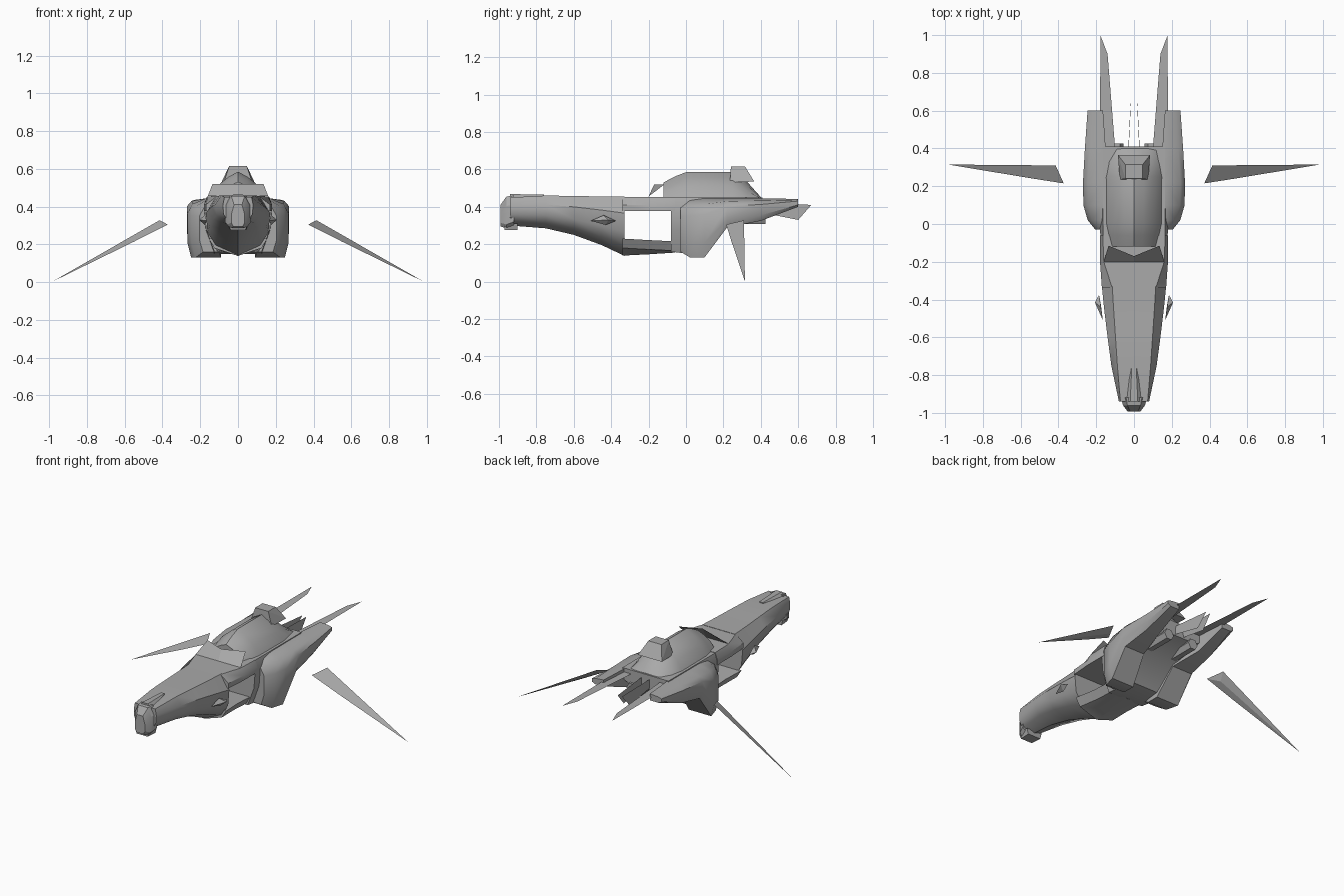
import bpy, bmesh, math

if "Cube" in bpy.data.objects:
    bpy.data.objects.remove(bpy.data.objects["Cube"], do_unlink=True)

GREY = (0.4, 0.4, 0.4, 1)
hull_grey = bpy.data.materials.new("hull_grey")
hull_grey.use_nodes = True
hull_grey.diffuse_color = GREY
hull_grey.node_tree.nodes["Principled BSDF"].inputs["Base Color"].default_value = GREY


def finish(name, bm, smooth=None, mirror=False, closed=True):
    """Turn a bmesh into an object, optionally mirrored over x and smoothed."""
    if mirror:
        copy = bmesh.ops.duplicate(bm, geom=bm.verts[:] + bm.edges[:] + bm.faces[:])["geom"]
        for v in [g for g in copy if isinstance(g, bmesh.types.BMVert)]:
            v.co.x = -v.co.x
        bmesh.ops.reverse_faces(bm, faces=[g for g in copy if isinstance(g, bmesh.types.BMFace)])
    if closed:
        bmesh.ops.recalc_face_normals(bm, faces=bm.faces[:])
    mesh = bpy.data.meshes.new(name)
    bm.to_mesh(mesh)
    bm.free()
    mesh.materials.append(hull_grey)
    obj = bpy.data.objects.new(name, mesh)
    bpy.context.collection.objects.link(obj)
    if smooth:
        bpy.ops.object.select_all(action="DESELECT")
        obj.select_set(True)
        bpy.context.view_layer.objects.active = obj
        bpy.ops.object.shade_smooth_by_angle(angle=math.radians(smooth))
    return obj


def loft(name, sections, **kw):
    """Skin rings of (x, z) points placed along y and cap both ends."""
    bm = bmesh.new()
    rings = [[bm.verts.new((x, y, z)) for x, z in ring] for y, ring in sections]
    n = len(rings[0])
    for a, b in zip(rings, rings[1:]):
        for i in range(n):
            j = (i + 1) % n
            bm.faces.new((a[i], a[j], b[j], b[i]))
    bm.faces.new(rings[0])
    bm.faces.new(rings[-1])
    return finish(name, bm, **kw)


def full(half):
    """Complete a half ring that runs from top centre to bottom centre."""
    return half + [(-x, z) for x, z in reversed(half) if x > 0]


def hull(name, points, **kw):
    """Convex solid around a few points."""
    bm = bmesh.new()
    for p in points:
        bm.verts.new(p)
    bmesh.ops.convex_hull(bm, input=bm.verts[:])
    return finish(name, bm, **kw)


def plate(name, polygons, **kw):
    bm = bmesh.new()
    for poly in polygons:
        bm.faces.new([bm.verts.new(p) for p in poly])
    bmesh.ops.remove_doubles(bm, verts=bm.verts[:], dist=0.0001)
    return finish(name, bm, closed=False, **kw)


# Front fuselage: y, top half width, half width, top z, keel z
def nose_ring(wt, w, top, keel):
    h = top - keel
    return full([(0, top), (wt, top), (w, top - 0.28 * h), (w * 0.95, top - 0.6 * h),
                 (w * 0.7, keel + 0.17 * h), (0, keel)])


nose_rows = [(-0.94, 0.072, 0.08, 0.45, 0.30), (-0.75, 0.088, 0.12, 0.46, 0.285),
             (-0.6, 0.098, 0.14, 0.458, 0.25), (-0.45, 0.108, 0.158, 0.455, 0.195),
             (-0.33, 0.115, 0.17, 0.455, 0.138)]
loft("front_fuselage", [(r[0], nose_ring(*r[1:])) for r in nose_rows], smooth=35)

# Upper and lower beams either side of the open bay
loft("bay_roof", [
    (y, full([(0, 0.453), (wt, 0.453), (w, 0.41), (w, 0.378), (0, 0.378)]))
    for y, wt, w in ((-0.34, 0.115, 0.17), (-0.2, 0.16, 0.18), (-0.06, 0.165, 0.18))], smooth=30)
loft("bay_floor", [
    (y, full([(0, top), (w, top), (w * 0.8, top - 0.05), (0, keel)]))
    for y, w, top, keel in ((-0.34, 0.155, 0.23, 0.139), (-0.2, 0.14, 0.222, 0.146),
                            (-0.06, 0.14, 0.215, 0.155))], smooth=30)

# Main body
loft("main_body", [
    (y, full([(0, 0.45), (0.163, 0.45), (w, 0.4), (w * 0.95, (low + 0.4) / 2), (w * 0.7, low), (0, low)]))
    for y, w, low in ((-0.08, 0.178, 0.16), (0.0, 0.18, 0.15), (0.1, 0.18, 0.16),
                      (0.22, 0.175, 0.3), (0.41, 0.168, 0.36))], smooth=35)


# Side pods: y, inner x, outer x, bottom z, shoulder z
def pod_ring(xi, xo, low, top):
    h = top - low
    return [(xi, low), (xo - 0.02, low), (xo, low + 0.25 * h), (xo, top - 0.27 * h),
            (xo - 0.025, top - 0.1 * h), (0.166, top), (xi, top)]


pod_rows = [(-0.03, 0.1, 0.205, 0.16, 0.42), (0.02, 0.09, 0.245, 0.13, 0.435),
            (0.1, 0.09, 0.268, 0.13, 0.445), (0.22, 0.11, 0.27, 0.29, 0.445),
            (0.4, 0.15, 0.26, 0.325, 0.445), (0.6, 0.164, 0.246, 0.4, 0.442)]
loft("side_pods", [(r[0], pod_ring(*r[1:])) for r in pod_rows], smooth=40, mirror=True)

# Domed back
loft("dome", [
    (y, full([(0, top), (w * 0.35, top - 0.2 * (top - 0.445)),
              (w * 0.75, top - 0.55 * (top - 0.445)), (w, 0.445)]))
    for y, w, top in ((-0.12, 0.12, 0.53), (-0.06, 0.135, 0.562), (0.0, 0.148, 0.585),
                      (0.25, 0.15, 0.585), (0.33, 0.135, 0.53), (0.4, 0.12, 0.452))], smooth=40)

# Top fin block
hull("dorsal_block", [(s * x, y, z) for s in (-1, 1) for x, y, z in (
    (0.046, 0.24, 0.616), (0.046, 0.315, 0.616), (0.075, 0.235, 0.53), (0.085, 0.365, 0.535))])

# Slanted visor plate ahead of the dome
plate("visor", [[(0, -0.2, 0.455), (s * 0.16, -0.2, 0.455), (s * 0.135, -0.115, 0.52),
                 (0, -0.17, 0.52)][::s] for s in (1, -1)])

# Nose cap, chin and top ridge
loft("nose_cap", [
    (y, full([(0, top), (w * 0.6, top), (w, top - 0.05), (w, low + 0.02), (w * 0.7, low), (0, low)]))
    for y, w, top, low in ((-0.92, 0.07, 0.46, 0.3), (-0.96, 0.058, 0.455, 0.285),
                           (-0.992, 0.035, 0.41, 0.295))], smooth=25)
hull("nose_chin", [(s * x, y, z) for s in (-1, 1) for x, y, z in (
    (0.04, -0.97, 0.275), (0.045, -0.9, 0.275), (0.045, -0.97, 0.31), (0.055, -0.9, 0.31))])
hull("nose_ridge", [(s * x, y, z) for s in (-1, 1) for x, y, z in (
    (0.012, -0.76, 0.465), (0.02, -0.94, 0.468), (0.05, -0.94, 0.44), (0.018, -0.76, 0.44))])

# Small side barbs
hull("side_barbs", [(0.165, -0.51, 0.325), (0.207, -0.415, 0.33), (0.185, -0.375, 0.325),
                    (0.175, -0.44, 0.355), (0.175, -0.43, 0.303)], mirror=True)

# Detached wing blades
hull("wing_blades", [(0.372, 0.215, 0.305), (0.415, 0.31, 0.328), (0.985, 0.315, 0.002),
                     (0.55, 0.243, 0.215), (0.43, 0.27, 0.285)], mirror=True)

# Flat tail prongs and thin upright tail fins
plate("tail_prongs", [[(0.1, 0.4, 0.425), (0.18, 0.4, 0.425), (0.178, 1.0, 0.425),
                       (0.14, 0.9, 0.425)]], mirror=True)
plate("tail_fins", [[(0.03, 0.4, 0.37), (0.02, 0.6, 0.33), (0.015, 0.67, 0.41),
                     (0.028, 0.4, 0.425)]], mirror=True)

# Exhaust boxes under the tail
loft("exhausts", [
    (y, [(0.09 + 0.034 * math.cos(a), 0.34 + 0.036 * math.sin(a))
         for a in (math.tau * i / 6 for i in range(6))]) for y in (0.2, 0.425)], mirror=True)
